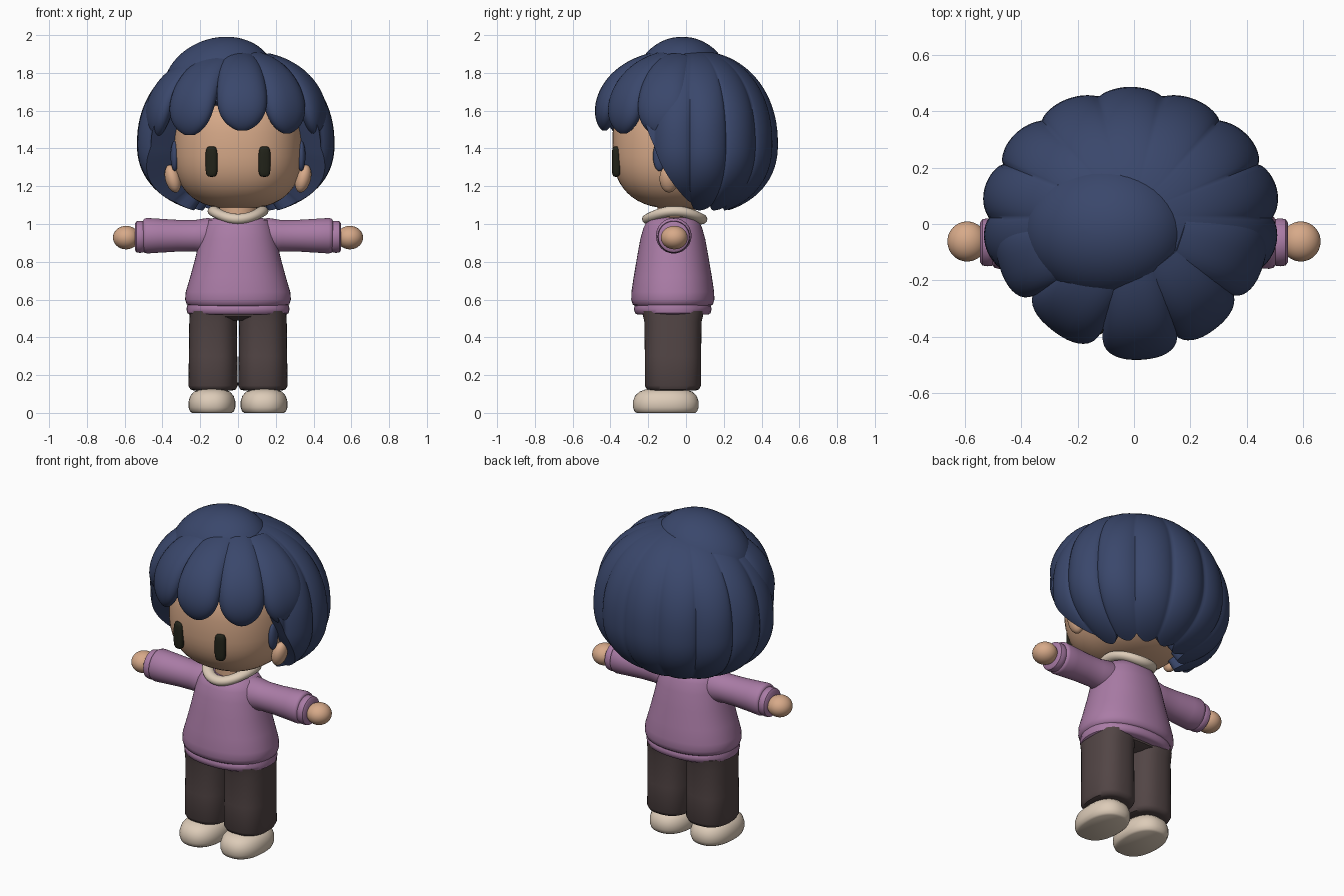
import bpy, bmesh
from math import sin, cos, pi, radians
from mathutils import Vector, Matrix

cube = bpy.data.objects.get("Cube")
if cube:
    bpy.data.objects.remove(cube, do_unlink=True)


def material(name, r, g, b):
    m = bpy.data.materials.new(name)
    m.use_nodes = True
    m.diffuse_color = (r, g, b, 1)
    bsdf = next(n for n in m.node_tree.nodes if n.type == 'BSDF_PRINCIPLED')
    bsdf.inputs["Base Color"].default_value = (r, g, b, 1)
    return m


HAIR = material("navy hair", .042, .063, .148)
SKIN = material("skin", .68, .40, .25)
SHIRT = material("mauve sweater", .40, .20, .38)
TROUSERS = material("dark brown trousers", .085, .06, .06)
CREAM = material("cream", .72, .60, .48)
EYE = material("eye black", .016, .017, .010)
parts = []


def skin(name, rings, mat, mirror=False, closed=False):
    """Bridge equal rings of points into a surface, capping or joining the ends."""
    bm = bmesh.new()
    loops = [[bm.verts.new(p) for p in ring] for ring in rings]
    n = len(loops[0])
    pairs = list(zip(loops, loops[1:]))
    if closed:
        pairs.append((loops[-1], loops[0]))
    else:
        bm.faces.new(loops[0])
        bm.faces.new(loops[-1])
    for a, b in pairs:
        for i in range(n):
            j = (i + 1) % n
            bm.faces.new((a[i], a[j], b[j], b[i]))
    bmesh.ops.recalc_face_normals(bm, faces=bm.faces)
    mesh = bpy.data.meshes.new(name)
    bm.to_mesh(mesh)
    bm.free()
    mesh.materials.append(mat)
    ob = bpy.data.objects.new(name, mesh)
    bpy.context.collection.objects.link(ob)
    if mirror:
        ob.modifiers.new("Mirror", 'MIRROR').use_mirror_merge = False
    parts.append(ob)
    return ob


def spow(v, p):
    return (1 if v >= 0 else -1) * abs(v) ** (2 / p)


def oval(center, rx, ry, p=2, n=48):
    """Horizontal superellipse."""
    return [Vector(center) + Vector((rx * spow(cos(2 * pi * i / n), p),
                                     ry * spow(sin(2 * pi * i / n), p), 0)) for i in range(n)]


def blob(name, center, radii, mat, p=2, pz=2, turn=None, mirror=False, steps=28):
    """Superellipsoid, optionally rotated."""
    rx, ry, rz = radii
    turn = turn or Matrix.Identity(3)
    rings = []
    for k in range(steps + 1):
        a = .02 + (pi - .04) * k / steps
        s = spow(sin(a), pz)
        ring = oval((0, 0, rz * spow(cos(a), pz)), rx * s, ry * s, p)
        rings.append([turn @ v + Vector(center) for v in ring])
    return skin(name, rings, mat, mirror)


def loft(name, rows, mat, cx, cy, p=2, mirror=False):
    """Upright form from rows of (height, half width, half depth)."""
    return skin(name, [oval((cx, cy, z), rx, ry, p) for z, rx, ry in rows], mat, mirror)


def limb(name, rows, mat, y, z):
    """Round form along +x from rows of (x, radius), mirrored to the other side."""
    rings = [[Vector((x, y + v.x, z + v.y)) for v in oval((0, 0, 0), r, r)] for x, r in rows]
    return skin(name, rings, mat, True)


# Head, ears and eyes
blob("head", (0, -.03, 1.42), (.345, .36, .34), SKIN, 2.3, 2.6)
blob("ears", (.345, -.09, 1.24), (.04, .05, .075), SKIN, mirror=True,
     turn=Matrix.Rotation(radians(15), 3, 'Y'))
blob("eyes", (.14, -.37, 1.33), (.032, .022, .08), EYE, 2.6, 4,
     turn=Matrix.Rotation(radians(10), 3, 'Z'), mirror=True)
loft("neck", [(.98, .1, .1), (1.14, .1, .1)], SKIN, 0, -.05)

# Saddle shaped collar
collar = []
for i in range(64):
    a = 2 * pi * i / 64
    out = Vector((cos(a), sin(a), 0))
    mid = Vector((.128 * cos(a), -.06 + .14 * sin(a), 1.026 + .042 * cos(a) ** 2))
    collar.append([mid + out * (.033 * cos(b)) + Vector((0, 0, .028 * sin(b)))
                   for b in (2 * pi * k / 16 for k in range(16))])
skin("collar", collar, CREAM, closed=True)

# Sweater
loft("sweater_body", [(.565, .255, .20), (.575, .272, .213), (.60, .28, .22), (.64, .277, .219),
                      (.72, .253, .207), (.82, .226, .19), (.92, .203, .172), (.98, .185, .155),
                      (1.02, .16, .135), (1.035, .12, .11)], SHIRT, 0, -.07, 2.2)
loft("sweater_hem", [(.52, .255, .187), (.528, .268, .2), (.55, .273, .206),
                     (.572, .268, .2), (.58, .25, .19)], SHIRT, 0, -.07, 2.2)
limb("sleeves", [(.08, .08), (.16, .094), (.23, .083), (.32, .084), (.42, .09), (.48, .094),
                 (.496, .09), (.502, .08)], SHIRT, -.065, .938)
limb("cuffs", [(.49, .075), (.502, .083), (.52, .085), (.538, .082), (.546, .07)],
     SHIRT, -.065, .932)
blob("hands", (.592, -.062, .928), (.07, .071, .062), SKIN, mirror=True)

# Trousers and shoes
loft("trouser_hips", [(.49, .15, .10), (.51, .235, .15), (.56, .245, .165)], TROUSERS, 0, -.07, 2.5)
loft("trouser_legs", [(.118, .10, .12), (.124, .12, .138), (.145, .131, .149), (.30, .128, .149),
                      (.48, .126, .151), (.54, .124, .165)], TROUSERS, .132, -.069, 2.5, True)
loft("shoes", [(0, .105, .155), (.008, .116, .166), (.03, .124, .174), (.06, .124, .174),
               (.09, .115, .163), (.112, .096, .14), (.125, .068, .105), (.13, .03, .05)],
     CREAM, .138, -.107, 2.3, True)

# Hair shell: scalloped dome, long at the back and short over the face
columns, rows = 288, 40
shell = [[] for _ in range(rows + 3)]
for i in range(columns):
    phi = 2 * pi * i / columns            # measured from the back
    away = abs(phi if phi <= pi else phi - 2 * pi)
    t = min(1, max(0, (away - radians(88)) / radians(42)))
    lobe = abs(cos(away * 180 / 26)) ** .6 if t < 1 else .5  # one lobe every 26 degrees
    end = radians(157 - 92 * t - 9 * (1 - lobe) * (1 - t))
    for k in range(rows + 1):
        a = .01 + (end - .01) * k / rows
        low = min(1, a / 1.4)
        r = spow(sin(a), 2.2) * (.95 + .06 * lobe * low + .04 * (1 - low))
        z = spow(cos(a), 2.2)
        shell[k].append(Vector((-.012 + .525 * r * sin(phi), .03 + .452 * r * cos(phi),
                                1.42 + z * (.5 if z > 0 else .375))))
    rim, core = shell[rows][-1], Vector((0, 0, 1.42))
    shell[rows + 1].append(rim.lerp(core, .12))
    shell[rows + 2].append(rim.lerp(core, .85))
skin("hair_shell", shell, HAIR)
blob("hair_crown", (-.1, -.02, 1.745), (.3, .25, .24), HAIR,
     turn=Matrix.Rotation(radians(-18), 3, 'Y'))
blob("sideburns", (.335, -.14, 1.36), (.022, .035, .08), HAIR, mirror=True)


def fringe_lock(name, degrees, reach, tip, width, depth=.07):
    """Rounded lock sweeping from the crown down to its tip."""
    a = radians(degrees)
    out, side = Vector((sin(a), -cos(a), 0)), Vector((cos(a), sin(a), 0))

    def path(t):
        q = t * pi / 2
        return out * (reach * sin(q) ** .85) + Vector((0, 0, tip + (1.855 - tip) * cos(q) ** .8))
    rings = []
    for k in range(33):
        t = .2 + .797 * sin(k / 32 * pi / 2)
        tangent = (path(t) - path(t - .02)).normalized()
        normal = side.cross(tangent)
        size = (1 - t ** 9) ** .5
        w, d = width * (.68 + .36 * t) * size, depth * size
        rings.append([path(t) + side * (w * spow(cos(b), 2.3)) + normal * (d * sin(b))
                      for b in (2 * pi * j / 32 for j in range(32))])
    return skin(name, rings, HAIR)


# Fringe
fringe_lock("fringe_middle", 3, .432, 1.49, .145)
fringe_lock("fringe_right", -37, .425, 1.465, .152)
fringe_lock("fringe_left", 38, .42, 1.475, .14)
fringe_lock("fringe_outer_right", -72, .455, 1.455, .145, .065)
fringe_lock("fringe_outer_left", 72, .435, 1.46, .145, .065)

# Smooth shading with crisp edges where forms end
bpy.ops.object.select_all(action='DESELECT')
for ob in parts:
    ob.select_set(True)
bpy.context.view_layer.objects.active = parts[0]
bpy.ops.object.shade_smooth_by_angle(angle=radians(45))
